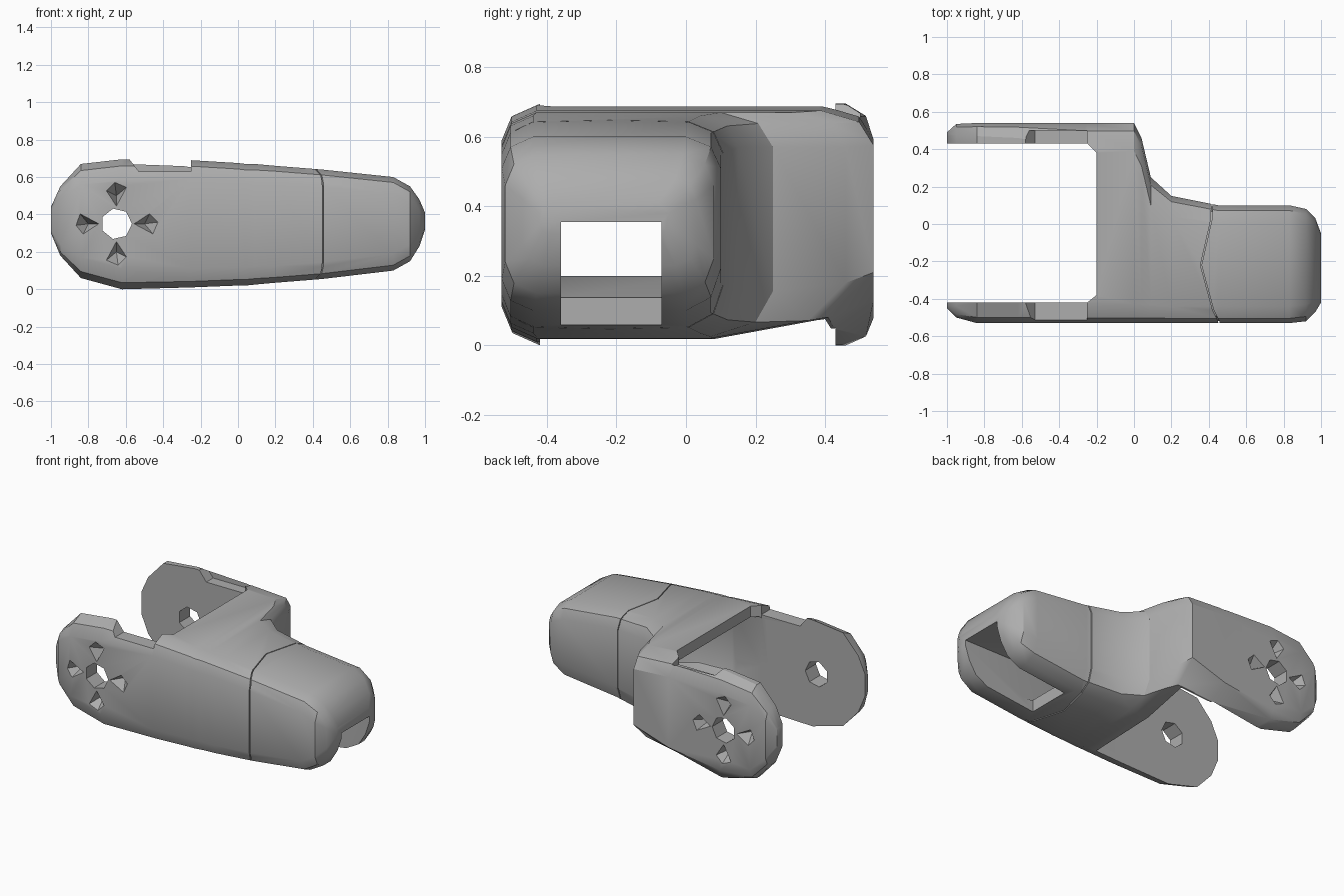
import bpy, bmesh, math
from mathutils import Vector, Matrix

if "Cube" in bpy.data.objects:
    bpy.data.objects.remove(bpy.data.objects["Cube"], do_unlink=True)

grey = bpy.data.materials.new("plain grey")
grey.use_nodes = True
grey.diffuse_color = (0.42, 0.42, 0.42, 1)
grey.node_tree.nodes["Principled BSDF"].inputs["Base Color"].default_value = grey.diffuse_color


def make_object(name, bm):
    bmesh.ops.recalc_face_normals(bm, faces=bm.faces)
    mesh = bpy.data.meshes.new(name)
    bm.to_mesh(mesh)
    bm.free()
    mesh.materials.append(grey)
    obj = bpy.data.objects.new(name, mesh)
    bpy.context.collection.objects.link(obj)
    return obj


def section(x, y0, y1, z0, z1, front, back_y, back_z):
    """Rectangle across x with four rounded corners."""
    top_y = min(back_y, 0.15)
    corners = [(y0, z0, 1, 1, front, front), (y1, z0, -1, 1, back_y, back_z),
               (y1, z1, -1, -1, top_y, front), (y0, z1, 1, -1, front, front)]
    points = []
    for i, (y, z, sy, sz, dy, dz) in enumerate(corners):
        arc = [(y, z + sz * dz), (y + sy * dy * 0.28, z + sz * dz * 0.32), (y + sy * dy, z)]
        points += arc if i % 2 == 0 else arc[::-1]
    return [Vector((x, y, z)) for y, z in points]


def loft(name, stations, inset=0):
    bm = bmesh.new()
    rings = []
    for x, y0, y1, z0, z1, *corner in stations:
        ring = section(x, y0 + inset, y1 - inset, z0 + inset, z1 - inset, *corner)
        rings.append([bm.verts.new(p) for p in ring])
    for a, b in zip(rings, rings[1:]):
        for i in range(len(a)):
            j = (i + 1) % len(a)
            bm.faces.new((a[i], a[j], b[j], b[i]))
    bm.faces.new(rings[0])
    bm.faces.new(rings[-1])
    return make_object(name, bm)


def prism(name, outline, low, high, axis="z"):
    """Extrude an outline drawn in plan (z) or in elevation (y)."""
    def place(a, b, h):
        return (a, b, h) if axis == "z" else (a, h, b)
    bm = bmesh.new()
    lower = [bm.verts.new(place(a, b, low)) for a, b in outline]
    upper = [bm.verts.new(place(a, b, high)) for a, b in outline]
    bm.faces.new(lower)
    bm.faces.new(upper)
    for i in range(len(lower)):
        j = (i + 1) % len(lower)
        bm.faces.new((lower[i], lower[j], upper[j], upper[i]))
    return make_object(name, bm)


def cut(target, cutter):
    cutter.hide_render = True
    mod = target.modifiers.new("cut", "BOOLEAN")
    mod.operation = "DIFFERENCE"
    mod.solver = "EXACT"
    mod.object = cutter
    bpy.context.view_layer.objects.active = target
    bpy.ops.object.modifier_apply(modifier=mod.name)
    bpy.data.objects.remove(cutter, do_unlink=True)


# Outer shell: x, y range, z range, front rounding, back underside rounding
shell = [
    (-1.0, -.45, .49, .30, .44, .02, .02, .02),
    (-.95, -.5, .535, .18, .55, .06, .06, .06),
    (-.84, -.53, .54, .06, .67, .11, .07, .08),
    (-.62, -.53, .54, .00, .695, .11, .08, .08),
    (-.25, -.53, .54, .01, .69, .10, .40, .12),
    (0, -.53, .54, .02, .675, .10, .47, .19),
    (.04, -.53, .46, .02, .67, .10, .39, .16),
    (.09, -.53, .25, .025, .67, .10, .18, .13),
    (.2, -.53, .15, .035, .66, .09, .11, .12),
    (.45, -.53, .1, .055, .64, .09, .10, .12),
    (.83, -.53, .1, .10, .60, .09, .10, .12),
    (.92, -.52, .08, .15, .55, .09, .09, .1),
    (.97, -.47, .03, .23, .48, .06, .06, .06),
    (1.0, -.42, -.05, .32, .41, .03, .03, .03),
]
body = loft("forked_link_body", shell)

# Seam between the body and the end cap
curve = [(.455, -.6), (.45, -.52), (.42, -.46), (.355, -.22), (.41, .02), (.42, .2)]
seam = prism("seam_cutter", curve + [(x + .006, y) for x, y in reversed(curve)], -.1, .8)
cut(seam, loft("seam_core", shell, inset=.012))
cut(body, seam)

# Gap between the fork arms, reaching further in along the underside
cut(body, prism("fork_gap", [(-1.2, -.42), (-.25, -.42), (-.2, -.38), (-.2, .38),
                             (-.25, .43), (-1.2, .43)], -.2, 1))
cut(body, prism("underside_gap", [(-.4, -.42), (-.06, -.42), (-.03, .4), (-.4, .43)], -.2, .3))

# Hollow inside and the slot under the end cap
cut(body, loft("hollow", [
    (-.3, -.42, .43, .16, .62, .01, .01, .01),
    (-.04, -.42, .40, .2, .61, .01, .01, .01),
    (.05, -.42, .13, .2, .6, .01, .01, .01),
    (.2, -.41, .03, .2, .57, .01, .01, .01),
    (.6, -.355, -.075, .11, .35, .01, .01, .01)]))
cut(body, prism("cap_slot", [(.48, -.36), (1.2, -.36), (1.2, -.07), (.48, -.07)], -.1, .355))

# Relief notches on the top edges of both arms
notch = [(-.6, .72), (-.53, .63), (-.25, .63), (-.25, .72)]
for low, high in ((-.6, -.4), (.4, .5)):
    cut(body, prism("arm_notch", notch, low, high, "y"))

# Pivot hole through both arms
pivot = Vector((-.65, 0, .35))
circle = [(pivot.x + .083 * math.cos(k * math.tau / 7), pivot.z + .083 * math.sin(k * math.tau / 7))
          for k in range(7)]
cut(body, prism("pivot_hole", circle, -1, 1, "y"))

# Four small faceted pits around the pivot on each outer face
pit_shape = [(.088, 0), (.18, .06), (.23, .01), (.2, -.06)]
for side, face in ((-1, -.53), (1, .54)):
    for k in range(4):
        turn = Matrix.Rotation(k * math.pi / 2, 3, "Y")
        bm = bmesh.new()
        rim = [bm.verts.new(turn @ Vector((a, 0, b)) + pivot + Vector((0, face + side * .01, 0)))
               for a, b in pit_shape]
        tip = bm.verts.new(turn @ Vector((.15, 0, 0)) + pivot + Vector((0, face - side * .085, 0)))
        bm.faces.new(rim)
        for i in range(len(rim)):
            bm.faces.new((rim[i], rim[(i + 1) % len(rim)], tip))
        cut(body, make_object("pivot_pit", bm))

# Smooth shading with crisp edges
bpy.ops.object.select_all(action="DESELECT")
body.select_set(True)
bpy.context.view_layer.objects.active = body
bpy.ops.object.shade_smooth_by_angle(angle=math.radians(30))
